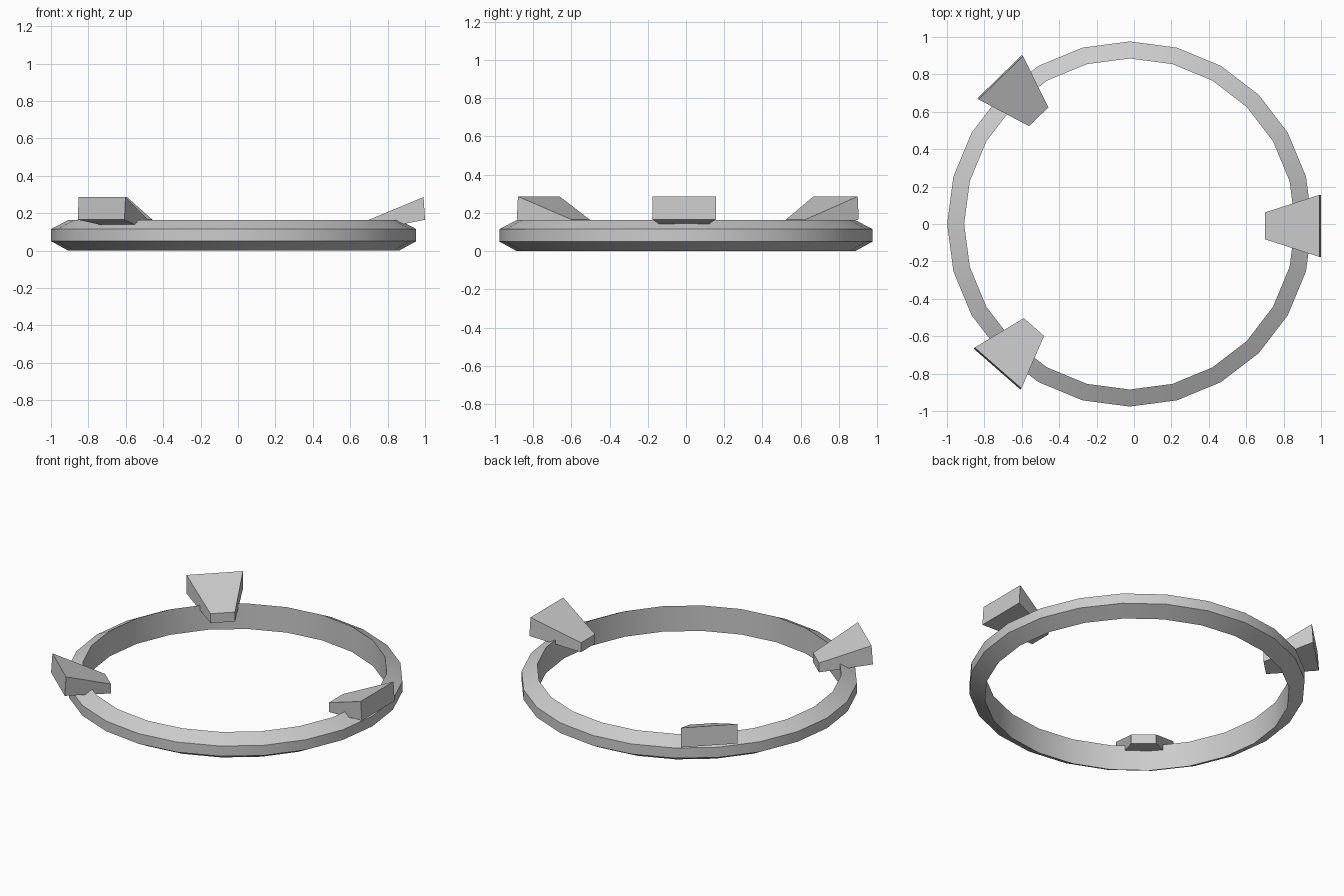
import bpy, bmesh
from math import radians, cos, sin, tau

if "Cube" in bpy.data.objects:
    bpy.data.objects.remove(bpy.data.objects["Cube"])


def make_object(name, verts, faces):
    mesh = bpy.data.meshes.new(name)
    mesh.from_pydata(verts, [], faces)
    bm = bmesh.new()
    bm.from_mesh(mesh)
    bmesh.ops.recalc_face_normals(bm, faces=bm.faces)
    bm.to_mesh(mesh)
    bm.free()
    obj = bpy.data.objects.new(name, mesh)
    bpy.context.collection.objects.link(obj)
    return obj


# Ring: four-point profile (radius, height) swept round 24 sides
profile = [(0.885, 0.0), (0.976, 0.05), (0.976, 0.115), (0.885, 0.163)]
sides, n = 24, len(profile)
verts = [(r * cos(tau * i / sides), r * sin(tau * i / sides), z)
         for i in range(sides) for r, z in profile]
faces = [(i * n + j, i * n + (j + 1) % n,
          (i + 1) % sides * n + (j + 1) % n, (i + 1) % sides * n + j)
         for i in range(sides) for j in range(n)]
ring = make_object("ring", verts, faces)
ring.location = (-0.023, 0, 0)
bpy.context.view_layer.objects.active = ring
ring.select_set(True)
bpy.ops.object.shade_smooth_by_angle(angle=radians(25))


# Tapered lug: origin at the middle of its outer end, narrowing inwards
def lug(name, location, angle):
    # (distance from outer end, half width, height)
    corners = [(0.0, 0.166, 0.165), (-0.008, 0.166, 0.286),
               (-0.299, 0.072, 0.165), (-0.299, 0.072, 0.105)]
    verts = [(x, s * w, z) for s in (-1, 1) for x, w, z in corners]
    faces = [(0, 1, 2, 3), (4, 5, 6, 7)]
    faces += [(i, (i + 1) % 4, (i + 1) % 4 + 4, i + 4) for i in range(4)]
    obj = make_object(name, verts, faces)
    obj.location = location
    obj.rotation_euler.z = radians(angle)


lug("right_lug", (1.0, -0.01, 0), 0)
lug("back_left_lug", (-0.718, 0.788, 0), 134.2)
lug("front_left_lug", (-0.732, -0.776, 0), 228.8)
